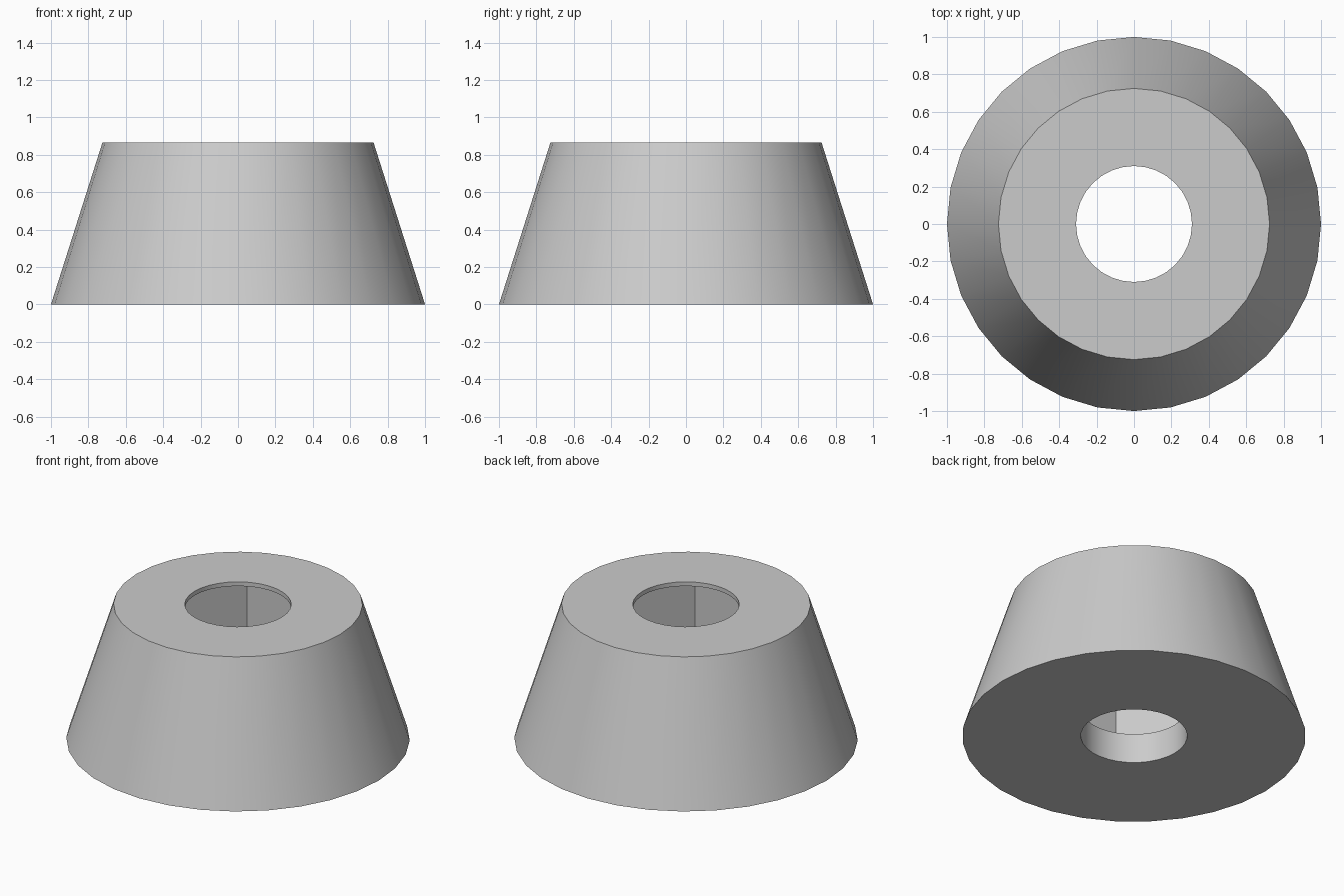
import bpy, bmesh, math

cube = bpy.data.objects.get("Cube")
if cube:
    bpy.data.objects.remove(cube, do_unlink=True)

SIDES = 32
HEIGHT = 0.865
HOLE = 0.31
POCKET = 0.6            # corner radius of the hexagonal pocket
FLOOR, CEILING = 0.19, HEIGHT - 0.027

grey = bpy.data.materials.new("light_grey")
grey.use_nodes = True
colour = (0.6, 0.6, 0.6, 1)
grey.diffuse_color = colour
grey.node_tree.nodes["Principled BSDF"].inputs["Base Color"].default_value = colour

bm = bmesh.new()


def ring(sides, radius, z):
    verts = []
    for i in range(sides):
        a = math.tau * i / sides
        verts.append(bm.verts.new((radius * math.cos(a), radius * math.sin(a), z)))
    return verts


def wall(low, high):
    n = len(low)
    for i in range(n):
        j = (i + 1) % n
        bm.faces.new((low[i], low[j], high[j], high[i]))


def edges_of(loop):
    pairs = zip(loop, loop[1:] + loop[:1])
    return [bm.edges.get(pair) for pair in pairs]


def flat_ring(outer, inner):
    bmesh.ops.triangle_fill(bm, use_beauty=True, use_dissolve=False,
                            edges=edges_of(outer) + edges_of(inner))


# Tapered outer wall
base = ring(SIDES, 1.0, 0)
top = ring(SIDES, 0.725, HEIGHT)
wall(base, top)

# Round bore below and above the pocket
bore_base, bore_floor = ring(SIDES, HOLE, 0), ring(SIDES, HOLE, FLOOR)
bore_ceiling, bore_top = ring(SIDES, HOLE, CEILING), ring(SIDES, HOLE, HEIGHT)
wall(bore_base, bore_floor)
wall(bore_ceiling, bore_top)

# Hidden hexagonal pocket
hex_floor, hex_ceiling = ring(6, POCKET, FLOOR), ring(6, POCKET, CEILING)
wall(hex_floor, hex_ceiling)

# Flat faces joining the walls
flat_ring(base, bore_base)
flat_ring(top, bore_top)
flat_ring(hex_floor, bore_floor)
flat_ring(hex_ceiling, bore_ceiling)

bmesh.ops.recalc_face_normals(bm, faces=bm.faces[:])
mesh = bpy.data.meshes.new("tapered_foot")
bm.to_mesh(mesh)
bm.free()
mesh.materials.append(grey)

foot = bpy.data.objects.new("tapered_foot", mesh)
bpy.context.collection.objects.link(foot)
bpy.ops.object.select_all(action="DESELECT")
foot.select_set(True)
bpy.context.view_layer.objects.active = foot
bpy.ops.object.shade_smooth_by_angle(angle=math.radians(30))
